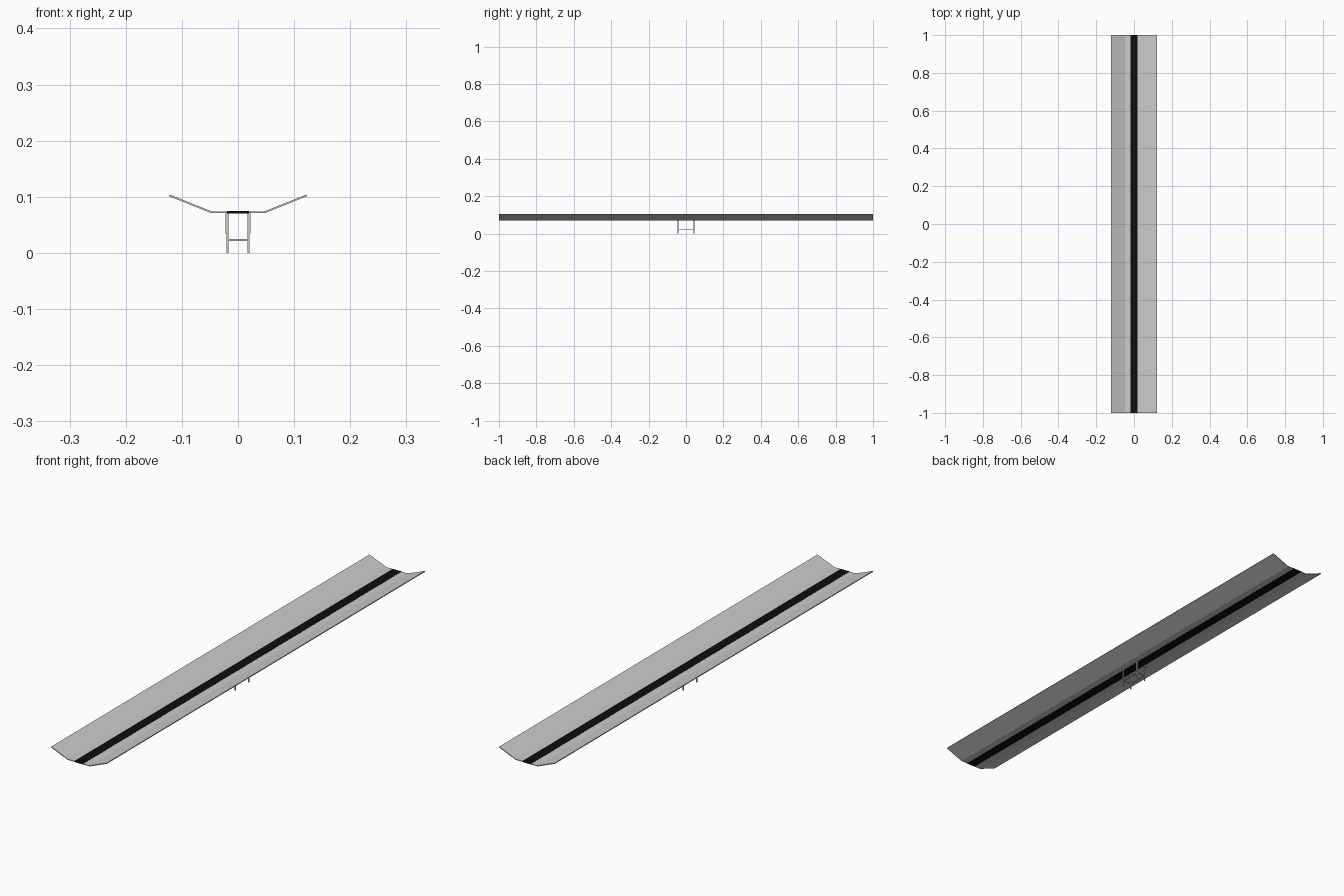
import bpy, bmesh

if "Cube" in bpy.data.objects:
    bpy.data.objects.remove(bpy.data.objects["Cube"])

black = bpy.data.materials.new("black")
black.diffuse_color = (0.004, 0.004, 0.004, 1)
black.use_nodes = True
black.node_tree.nodes["Principled BSDF"].inputs["Base Color"].default_value = black.diffuse_color


def make(name, bm, mat=None):
    bmesh.ops.recalc_face_normals(bm, faces=bm.faces)
    me = bpy.data.meshes.new(name)
    bm.to_mesh(me)
    bm.free()
    ob = bpy.data.objects.new(name, me)
    bpy.context.collection.objects.link(ob)
    if mat:
        me.materials.append(mat)
    return ob


def extrude_profile(name, pts, y0, y1, mat=None):
    bm = bmesh.new()
    f = bm.faces.new([bm.verts.new((x, y0, z)) for x, z in pts])
    ext = bmesh.ops.extrude_face_region(bm, geom=[f])
    moved = [v for v in ext["geom"] if isinstance(v, bmesh.types.BMVert)]
    bmesh.ops.translate(bm, verts=moved, vec=(0, y1 - y0, 0))
    return make(name, bm, mat)


def box(name, x0, x1, y0, y1, z0, z1, mat=None):
    return extrude_profile(name, [(x0, z0), (x1, z0), (x1, z1), (x0, z1)], y0, y1, mat)


# Flared side panels: flat inner ledge plus raised wing
for side, s in (("left", -1), ("right", 1)):
    profile = [(0.0195, 0.071), (0.048, 0.071), (0.123, 0.101),
               (0.122, 0.104), (0.047, 0.074), (0.0195, 0.074)]
    extrude_profile("panel_" + side, [(s * x, z) for x, z in profile], -1, 1)

# Black centre strip
box("centre_strip", -0.0195, 0.0195, -1, 1, 0.0705, 0.0745, black)

# Legs with sleeves on their outer faces
for sx in (-1, 1):
    for sy in (-1, 1):
        x, y = sx * 0.0185, sy * 0.0425
        box("leg", x - 0.0018, x + 0.0018, y - 0.002, y + 0.002, 0, 0.071)
        xs = sx * 0.0215
        box("leg_sleeve", xs - 0.0012, xs + 0.0012, y - 0.002, y + 0.002, 0.035, 0.073)

# Rails joining the legs
for s in (-1, 1):
    box("side_rail", s * 0.0185 - 0.0015, s * 0.0185 + 0.0015, -0.0405, 0.0405, 0.0215, 0.0245)
    box("cross_rail", -0.0167, 0.0167, s * 0.0425 - 0.0015, s * 0.0425 + 0.0015, 0.0215, 0.0245)
